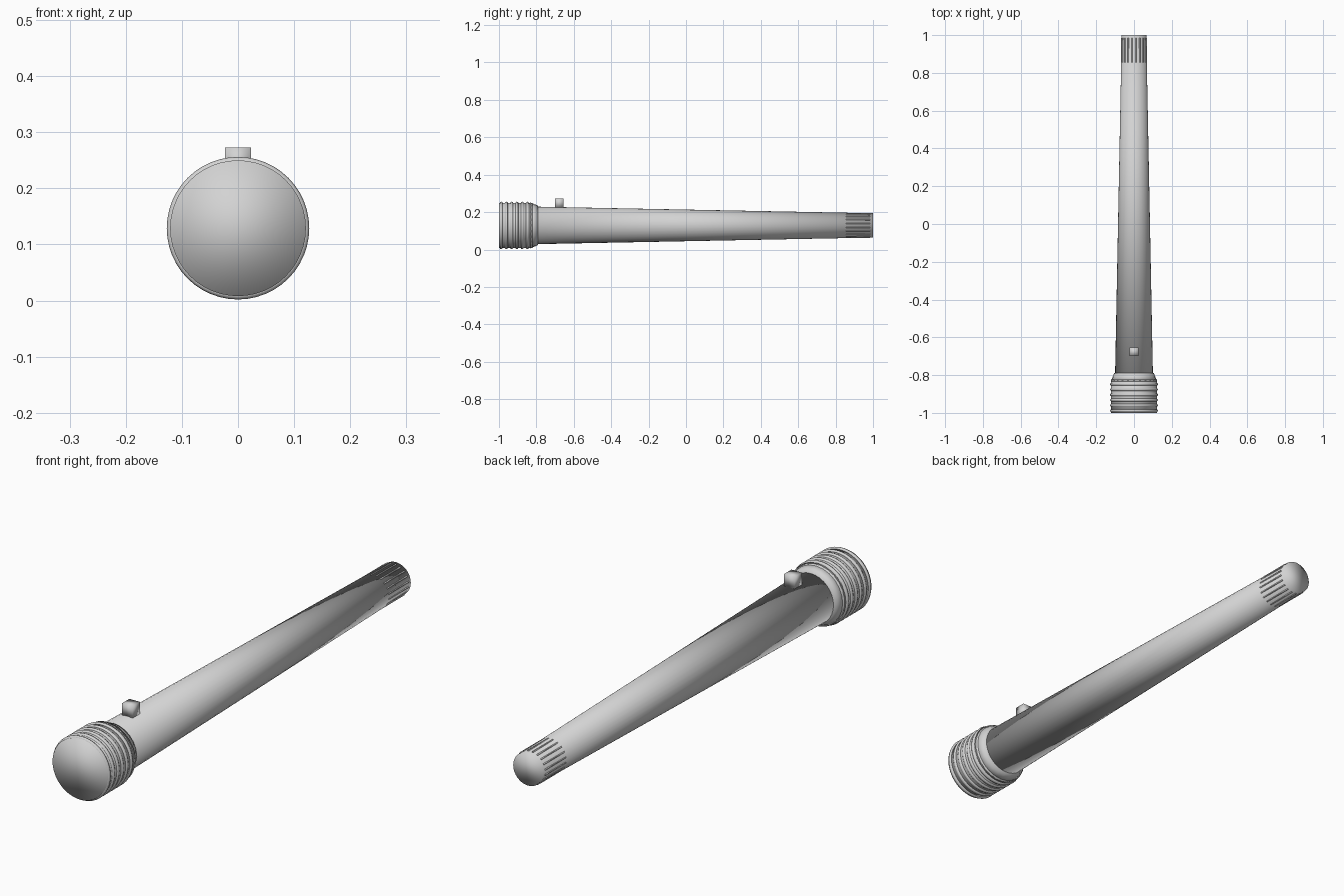
import bpy, math
from mathutils import Vector

if "Cube" in bpy.data.objects:
    bpy.data.objects.remove(bpy.data.objects["Cube"])

ZC = 0.129  # height of the torch axis

grey = bpy.data.materials.new("light_grey")
grey.diffuse_color = (0.65, 0.65, 0.65, 1)
grey.use_nodes = True
grey.node_tree.nodes["Principled BSDF"].inputs["Base Color"].default_value = grey.diffuse_color


def finish(name):
    """Name, colour and fully smooth the active object."""
    o = bpy.context.object
    o.name = name
    o.data.materials.append(grey)
    o.data.polygons.foreach_set("use_smooth", [True] * len(o.data.polygons))
    return o


def cone(name, y0, r0, y1, r1, sides=32):
    """Capped tapered cylinder along y, from y0 to y1."""
    bpy.ops.mesh.primitive_cone_add(
        vertices=sides, radius1=r0, radius2=r1, depth=y1 - y0,
        location=(0, (y0 + y1) / 2, ZC), rotation=(-math.pi / 2, 0, 0))
    return finish(name)


def box(name, loc, size, turn=0):
    bpy.ops.mesh.primitive_cube_add(size=1, location=loc, rotation=(0, turn, 0))
    bpy.context.object.scale = size
    return finish(name)


# Tapered handle
cone("handle", -0.82, 0.1006, 1.0, 0.065)

# Lamp head: core and sloping shoulder
cone("head_core", -1.0, 0.121, -0.822, 0.121, 48)
cone("head_shoulder", -0.835, 0.1235, -0.79, 0.105, 24)

# Grip rings around the head
for i in range(6):
    bpy.ops.mesh.primitive_torus_add(
        major_segments=48, minor_segments=8, major_radius=0.119, minor_radius=0.008,
        location=(0, -0.988 + i * 0.028, ZC), rotation=(math.pi / 2, 0, 0))
    finish(f"head_ring_{i + 1}")

# Switch button
box("switch_button", (0, -0.677, 0.249), (0.046, 0.046, 0.048))

# Thin grip ridges that emerge from the taper at the tail
COUNT = 20
for i in range(COUNT):
    a = 2 * math.pi * (i + 0.5) / COUNT
    d = Vector((math.sin(a), 0, math.cos(a)))
    box(f"tail_ridge_{i + 1}", d * 0.0635 + Vector((0, 0.92, ZC)),
        (0.005, 0.13, 0.009), a)
